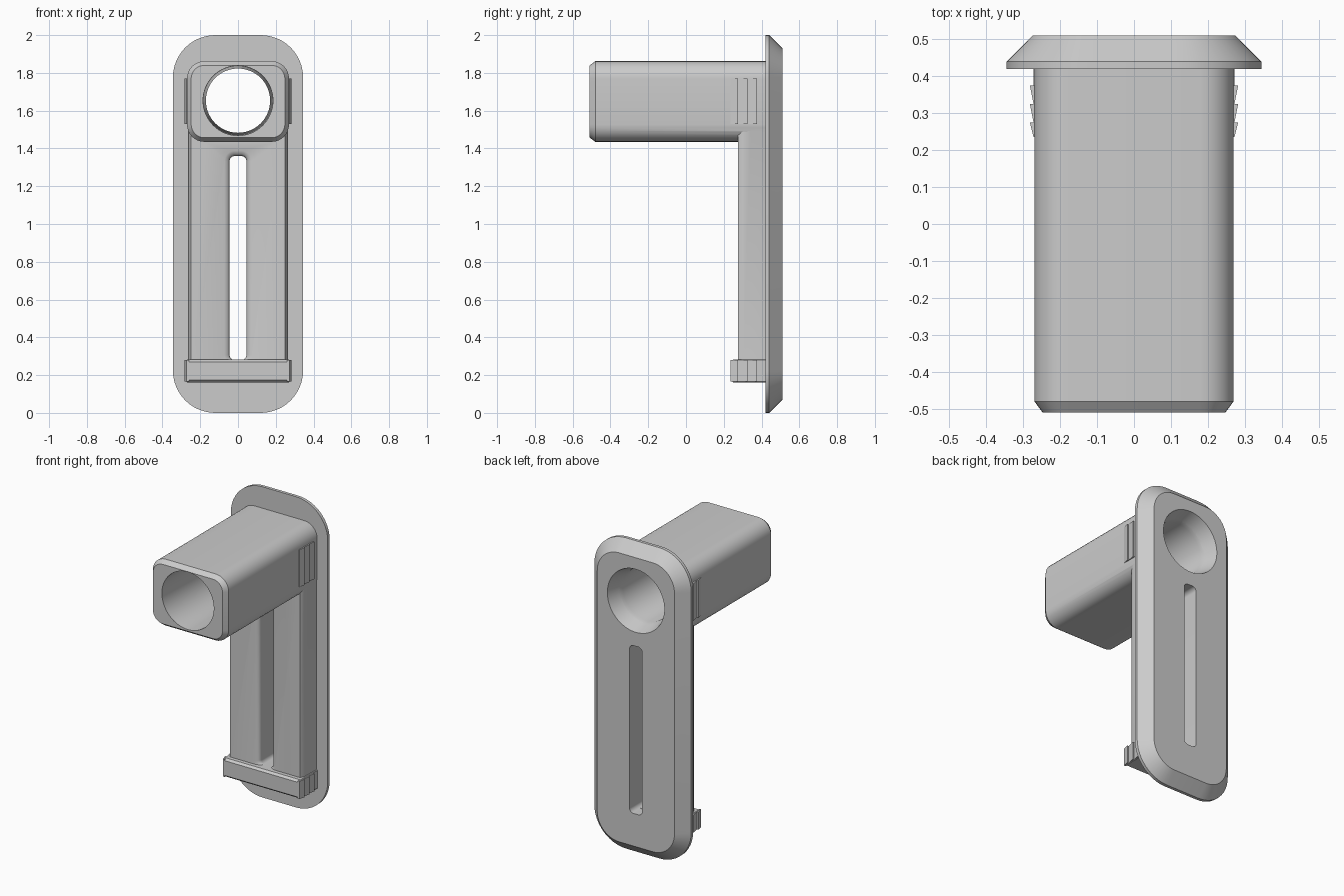
import bpy, bmesh, math

cube = bpy.data.objects.get("Cube")
if cube:
    bpy.data.objects.remove(cube)

grey = bpy.data.materials.new("plain_grey")
grey.use_nodes = True
colour = (0.6, 0.6, 0.6, 1)
grey.diffuse_color = colour
grey.node_tree.nodes["Principled BSDF"].inputs["Base Color"].default_value = colour


def finish(name, bm):
    bmesh.ops.recalc_face_normals(bm, faces=bm.faces)
    mesh = bpy.data.meshes.new(name)
    bm.to_mesh(mesh)
    bm.free()
    mesh.materials.append(grey)
    obj = bpy.data.objects.new(name, mesh)
    bpy.context.collection.objects.link(obj)
    return obj


def loft(name, sections, steps=8):
    """Rounded rectangles along y: (y, half width, bottom, top, corner radius)."""
    bm = bmesh.new()
    rings = []
    for y, w, z0, z1, r in sections:
        ring = []
        centres = [(w - r, z1 - r), (r - w, z1 - r), (r - w, z0 + r), (w - r, z0 + r)]
        for corner, (cx, cz) in enumerate(centres):
            for i in range(steps + 1):
                a = math.pi / 2 * (corner + i / steps)
                ring.append(bm.verts.new((cx + r * math.cos(a), y, cz + r * math.sin(a))))
        rings.append(ring)
    for a, b in zip(rings, rings[1:]):
        for i in range(len(a)):
            j = (i + 1) % len(a)
            bm.faces.new((a[i], a[j], b[j], b[i]))
    bm.faces.new(rings[0])
    bm.faces.new(rings[-1])
    bmesh.ops.remove_doubles(bm, verts=bm.verts, dist=1e-5)
    return finish(name, bm)


def prism(name, points, z0, z1):
    """Outline in x and y, raised from z0 to z1."""
    bm = bmesh.new()
    low, high = ([bm.verts.new((x, y, z)) for x, y in points] for z in (z0, z1))
    bm.faces.new(low)
    bm.faces.new(high)
    for i in range(len(low)):
        j = (i + 1) % len(low)
        bm.faces.new((low[i], low[j], high[j], high[i]))
    return finish(name, bm)


def combine(obj, other, operation):
    mod = obj.modifiers.new(operation.lower(), 'BOOLEAN')
    mod.operation, mod.object, mod.solver = operation, other, 'EXACT'
    select(obj)
    bpy.ops.object.modifier_apply(modifier=mod.name)


def select(obj):
    bpy.ops.object.select_all(action='DESELECT')
    obj.select_set(True)
    bpy.context.view_layer.objects.active = obj


# Cutters: tapered round bore and slot with a rounded front lip
def circle(y, r):
    return (y, r, 1.653 - r, 1.653 + r, r)


bore = loft("bore_cutter", [circle(-0.55, 0.186), circle(-0.51, 0.185), circle(0.40, 0.17),
                            circle(0.51, 0.203), circle(0.55, 0.215)], 16)


def slot_ring(y, grow):
    return (y, 0.045 + grow, 0.28 - grow, 1.36 + grow, 0.028 + grow)


lip = 0.03
slot_rings = [slot_ring(0.2, lip)]
for i in range(7):
    a = math.pi / 2 * i / 6
    slot_rings.append(slot_ring(0.275 + lip * math.sin(a), lip * (1 - math.cos(a)) if i == 0
                                else lip * (1 - math.sin(math.acos(1 - math.sin(a))))))
slot_rings[1] = slot_ring(0.274, lip)
slot_rings.append(slot_ring(0.6, 0))
slot = loft("slot_cutter", slot_rings)

# Face plate with chamfered back edge
plate = loft("face_plate", [(0.42, 0.345, 0, 2, 0.225), (0.44, 0.345, 0, 2, 0.225),
                            (0.51, 0.275, 0.07, 1.93, 0.155)], 12)

# Square sleeve joined to the rail below it
sleeve = loft("sleeve_and_rail", [(-0.51, 0.248, 1.457, 1.84, 0.07),
                                  (-0.48, 0.27, 1.435, 1.862, 0.092),
                                  (0.43, 0.27, 1.435, 1.862, 0.092)])
rail = loft("rail_helper", [(0.275, 0.25, 0.2, 1.54, 0.004), (0.30, 0.262, 0.2, 1.54, 0.004),
                            (0.43, 0.265, 0.2, 1.54, 0.004)], 1)
combine(rail, slot, 'DIFFERENCE')
combine(sleeve, rail, 'UNION')
combine(sleeve, bore, 'DIFFERENCE')
for cutter in (bore, slot):
    combine(plate, cutter, 'DIFFERENCE')
for helper in (bore, slot, rail):
    bpy.data.objects.remove(helper)

# Foot bar
foot = loft("foot_bar", [(0.235, 0.268, 0.175, 0.27, 0.003), (0.25, 0.272, 0.162, 0.282, 0.003),
                         (0.43, 0.272, 0.162, 0.282, 0.003)], 1)

# Saw-toothed grip ridges on both sides of the sleeve and the foot bar
outline = [(0.26, 0.235)]
for y in (0.235, 0.275, 0.325):
    top = y + (0.04 if y < 0.25 else 0.05)
    outline += [(0.272, y), (0.282, top)]
outline.append((0.26, 0.375))
for side, label in ((1, "left"), (-1, "right")):
    points = [(side * x, y) for x, y in outline]
    prism(label + "_sleeve_ridges", points, 1.53, 1.77)
    prism(label + "_foot_ridges", points, 0.165, 0.279)

for obj in (plate, sleeve):
    select(obj)
    bpy.ops.object.shade_smooth_by_angle(angle=math.radians(28))
